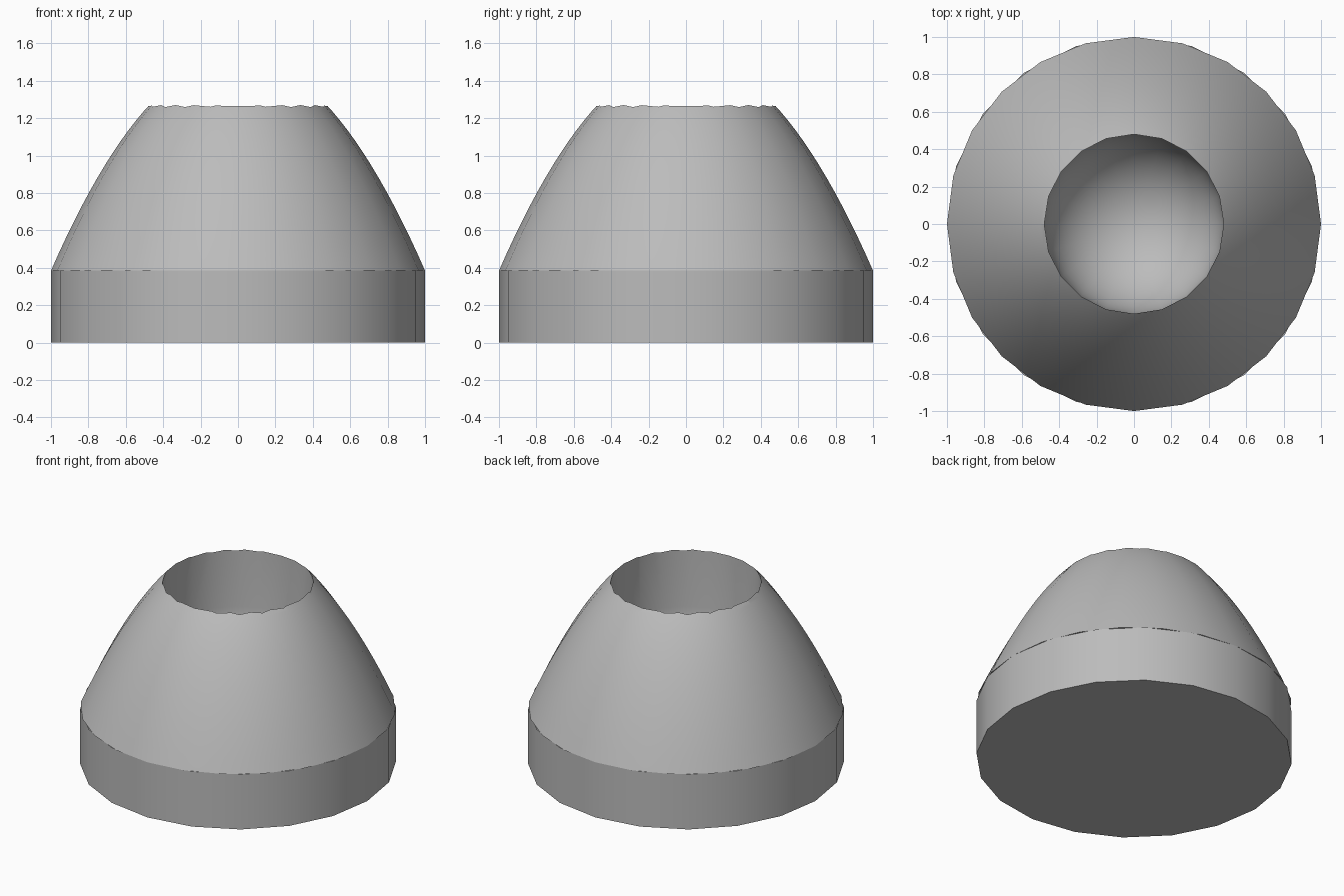
import bpy, bmesh
from math import sin, cos, pi, sqrt, radians

cube = bpy.data.objects.get("Cube")
if cube:
    bpy.data.objects.remove(cube, do_unlink=True)

BASE_TOP = 0.385
BORE = 0.48
FALL = 0.875   # how fast the squared radius shrinks with height

grey = bpy.data.materials.new("plain grey")
grey.use_nodes = True
grey.diffuse_color = (0.5, 0.5, 0.5, 1)
grey.node_tree.nodes["Principled BSDF"].inputs["Base Color"].default_value = (0.5, 0.5, 0.5, 1)


def lathe(name, profile, sides):
    """Closed solid turned about z from (radius, height) pairs, bottom to top."""
    bm = bmesh.new()
    rings = []
    for r, z in profile:
        if r < 1e-4:
            rings.append([bm.verts.new((0, 0, z))] * sides)
        else:
            rings.append([bm.verts.new((r * cos(2 * pi * i / sides),
                                        r * sin(2 * pi * i / sides), z))
                          for i in range(sides)])
    for low, high in zip(rings, rings[1:]):
        for i in range(sides):
            j = (i + 1) % sides
            corners = [low[i], low[j], high[j], high[i]]
            bm.faces.new(list(dict.fromkeys(corners)))
    for ring in (rings[0], rings[-1]):
        if ring[0] is not ring[1]:
            bm.faces.new(ring)
    bmesh.ops.recalc_face_normals(bm, faces=bm.faces)
    mesh = bpy.data.meshes.new(name)
    bm.to_mesh(mesh)
    bm.free()
    mesh.materials.append(grey)
    obj = bpy.data.objects.new(name, mesh)
    bpy.context.collection.objects.link(obj)
    return obj


def smooth(obj):
    bpy.ops.object.select_all(action='DESELECT')
    obj.select_set(True)
    bpy.context.view_layer.objects.active = obj
    bpy.ops.object.shade_smooth_by_angle(angle=radians(30))


# Base drum
base = lathe("base_drum", [(1, 0), (1, BASE_TOP)], 20)
smooth(base)

# Paraboloid shell, evenly stepped in radius up to its tip
steps = 24
radii = [1 - i / steps for i in range(steps + 1)]
shell = lathe("domed_shell", [(r, BASE_TOP + (1 - r * r) / FALL) for r in radii], 24)

# Bore cutter: straight wall with a hemispherical floor
centre = BASE_TOP + BORE + 0.005
bowl = [(BORE * sin(a), centre - BORE * cos(a))
        for a in (pi / 2 * i / 12 for i in range(13))]
cutter = lathe("bore_cutter", bowl + [(BORE, 1.8)], 20)
cutter.hide_render = True

cut = shell.modifiers.new("bore", 'BOOLEAN')
cut.operation = 'DIFFERENCE'
cut.solver = 'EXACT'
cut.object = cutter
bpy.context.view_layer.objects.active = shell
bpy.ops.object.modifier_apply(modifier=cut.name)
bpy.data.objects.remove(cutter, do_unlink=True)
smooth(shell)
